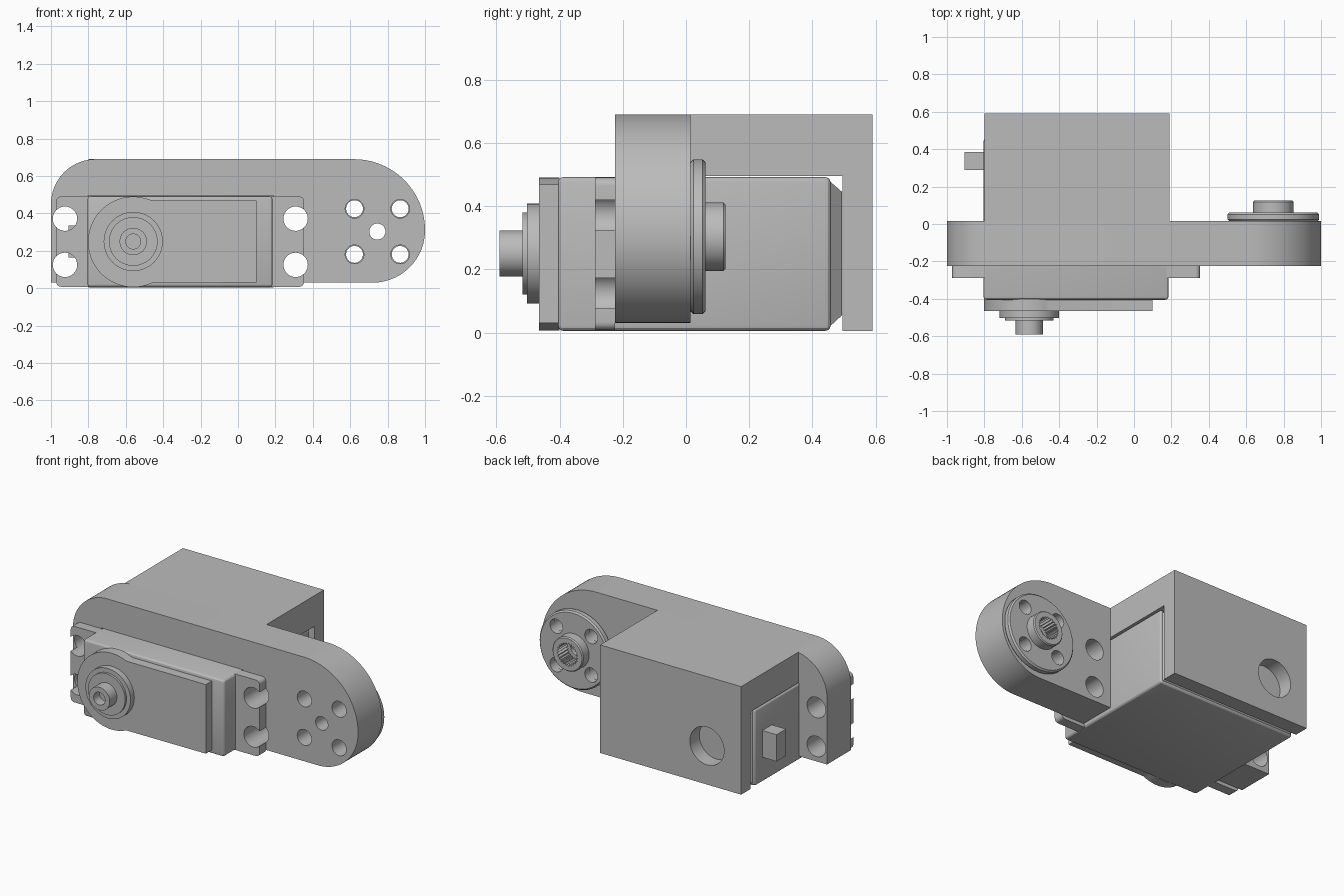
import bpy, bmesh, math

if "Cube" in bpy.data.objects:
    bpy.data.objects.remove(bpy.data.objects["Cube"], do_unlink=True)

grey = bpy.data.materials.new("plain_grey")
grey.use_nodes = True
GREY = (0.5, 0.5, 0.5, 1)
grey.diffuse_color = GREY
grey.node_tree.nodes["Principled BSDF"].inputs["Base Color"].default_value = GREY


def arc(cx, cz, r, a0, a1, n=24):
    """Points on an arc in the x-z plane, angles in degrees."""
    angles = [math.radians(a0 + (a1 - a0) * i / n) for i in range(n + 1)]
    return [(cx + r * math.cos(a), cz + r * math.sin(a)) for a in angles]


def circle(cx, cz, r, n=64):
    return arc(cx, cz, r, 0, 360, n)[:-1]


def rect(x0, x1, z0, z1):
    return [(x0, z0), (x1, z0), (x1, z1), (x0, z1)]


def rounded(x0, x1, z0, z1, r):
    return (arc(x1 - r, z0 + r, r, -90, 0, 6) + arc(x1 - r, z1 - r, r, 0, 90, 6)
            + arc(x0 + r, z1 - r, r, 90, 180, 6) + arc(x0 + r, z0 + r, r, 180, 270, 6))


def loft(name, sections):
    """Closed solid through (outline, y) sections with equal point counts."""
    bm = bmesh.new()
    rings = [[bm.verts.new((x, y, z)) for x, z in pts] for pts, y in sections]
    bm.faces.new(rings[0])
    bm.faces.new(rings[-1])
    n = len(rings[0])
    for a, b in zip(rings, rings[1:]):
        for i in range(n):
            j = (i + 1) % n
            bm.faces.new((a[i], a[j], b[j], b[i]))
    bmesh.ops.recalc_face_normals(bm, faces=bm.faces)
    mesh = bpy.data.meshes.new(name)
    bm.to_mesh(mesh)
    bm.free()
    mesh.materials.append(grey)
    obj = bpy.data.objects.new(name, mesh)
    bpy.context.collection.objects.link(obj)
    return obj


def prism(name, pts, y0, y1):
    return loft(name, [(pts, y0), (pts, y1)])


def cut(obj, outlines):
    """Cut (outline, y0, y1) prisms out of an object."""
    tools = []
    for pts, y0, y1 in outlines:
        tool = prism("cutter", pts, y0, y1)
        tool.hide_render = True
        mod = obj.modifiers.new("cut", "BOOLEAN")
        mod.operation, mod.solver, mod.object = "DIFFERENCE", "EXACT", tool
        tools.append(tool)
    finish(obj)
    for tool in tools:
        bpy.data.objects.remove(tool, do_unlink=True)


def finish(obj):
    """Apply modifiers."""
    bpy.context.view_layer.update()
    graph = bpy.context.evaluated_depsgraph_get()
    mesh = bpy.data.meshes.new_from_object(obj.evaluated_get(graph))
    obj.modifiers.clear()
    obj.data = mesh


def bevel(obj, width):
    mod = obj.modifiers.new("bevel", "BEVEL")
    mod.width, mod.segments, mod.limit_method = width, 3, "ANGLE"
    finish(obj)


AX, AZ = -0.56, 0.25      # motor shaft axis
HX, HZ = 0.745, 0.303     # horn axis
FRONT, BACK = -0.225, 0.015
mount_holes = [(x, z) for x in (-0.925, 0.308) for z in (0.125, 0.372)]
horn_holes = [(HX + sx * 0.122, HZ + sz * 0.122) for sx in (-1, 1) for sz in (-1, 1)]

# Bracket arm with rounded ends, motor opening and screw holes
outline = ([(-1, 0.03)] + arc(0.72, 0.31, 0.28, -90, 0) + arc(0.62, 0.31, 0.38, 0, 90)
           + arc(-0.76, 0.45, 0.24, 90, 180))
bracket = prism("bracket_arm", outline, FRONT, BACK)
cut(bracket, [(rect(-0.805, 0.19, -0.1, 0.495), -1, 1)]
    + [(circle(x, z, 0.065), -1, 1) for x, z in mount_holes]
    + [(circle(x, z, 0.05, 40), -1, 1) for x, z in horn_holes]
    + [(circle(HX, HZ, 0.043, 40), -1, 1)])

# Cover: roof over the motor and a back wall with a shaft hole
prism("cover_roof", rect(-0.8, 0.19, 0.495, 0.69), BACK, 0.495)
wall = prism("cover_back_wall", rect(-0.8, 0.19, 0.005, 0.69), 0.495, 0.59)
cut(wall, [(circle(AX, AZ, 0.12), 0.4, 0.7)])

# Motor body, tapered end cap and side connector
body = prism("motor_body", rect(-0.805, 0.185, 0.005, 0.492), -0.405, 0.458)
bevel(body, 0.018)
loft("motor_end_cap", [(rect(-0.79, 0.17, 0.02, 0.478), 0.44),
                       (rect(-0.79, 0.17, 0.02, 0.478), 0.456),
                       (rect(-0.755, 0.135, 0.055, 0.445), 0.494)])
prism("side_connector", rect(-0.905, -0.8, 0.165, 0.335), 0.29, 0.385)

# Mounting flange, its holes breaking through the ends
flange = prism("mounting_flange", rounded(-0.972, 0.353, 0.008, 0.49, 0.025), -0.288, FRONT)
cut(flange, [(circle(x, z, 0.065), -0.4, 0) for x, z in mount_holes])

# Gear housing: round around the shaft, straight to the other end
end = math.degrees(math.asin(0.218 / 0.24))
prism("gear_housing", arc(AX, AZ - 0.002, 0.242, end, 360 - end, 48)
      + [(0.1, 0.03), (0.1, 0.468)], -0.465, -0.4)

# Stepped shaft collar and hollow output shaft
prism("collar_large", circle(AX, AZ, 0.158), -0.503, -0.46)
prism("collar_small", circle(AX, AZ, 0.13), -0.517, -0.5)
shaft = prism("output_shaft", circle(AX, AZ, 0.073), -0.59, -0.51)
cut(shaft, [(circle(AX, AZ, 0.04, 40), -0.7, -0.53)])

# Horn disc with softened rim
rim = [(0.236, 0.015), (0.245, 0.024), (0.245, 0.052), (0.236, 0.061)]
disc = loft("horn_disc", [(circle(HX, HZ, r), y) for r, y in rim])
teeth = [arc(HX, HZ, 0.074 if i % 2 else 0.062, i * 7.5, i * 7.5, 1)[0] for i in range(48)]
cut(disc, [(circle(x, z, 0.045, 40), -1, 1) for x, z in horn_holes]
    + [(teeth, 0.03, 1), (circle(HX, HZ, 0.043, 40), -1, 1)])

# Horn hub with toothed bore
hub_profile = [(0.108, 0.06), (0.108, 0.118), (0.102, 0.125)]
hub = loft("horn_hub", [(circle(HX, HZ, r), y) for r, y in hub_profile])
cut(hub, [(teeth, 0, 1)])

# Smooth round surfaces, keep edges sharp
for obj in bpy.context.view_layer.objects:
    obj.select_set(obj.type == "MESH")
bpy.context.view_layer.objects.active = bracket
bpy.ops.object.shade_smooth_by_angle(angle=math.radians(25))
